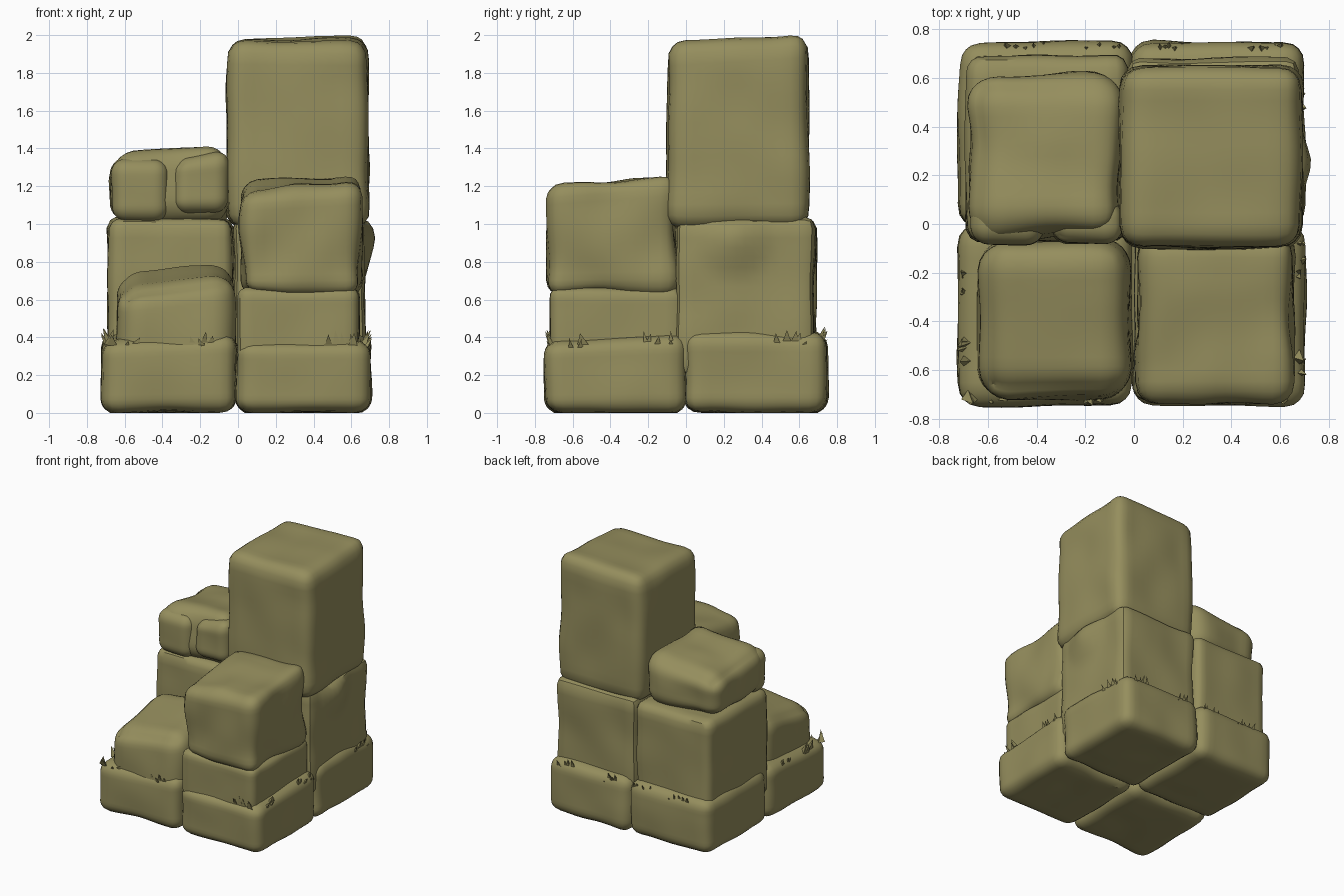
import bpy, bmesh, math, random
from mathutils import Vector, noise

if "Cube" in bpy.data.objects:
    bpy.data.objects.remove(bpy.data.objects["Cube"])

random.seed(4)
stone = bpy.data.materials.new("olive stone")
stone.diffuse_color = (0.30, 0.27, 0.11, 1)
stone.use_nodes = True
stone.node_tree.nodes["Principled BSDF"].inputs["Base Color"].default_value = stone.diffuse_color


def finish(name, bm, angle=35):
    me = bpy.data.meshes.new(name)
    bmesh.ops.recalc_face_normals(bm, faces=bm.faces)
    bm.to_mesh(me)
    bm.free()
    me.materials.append(stone)
    ob = bpy.data.objects.new(name, me)
    bpy.context.collection.objects.link(ob)
    bpy.context.view_layer.objects.active = ob
    ob.select_set(True)
    bpy.ops.object.shade_smooth_by_angle(angle=math.radians(angle))
    ob.select_set(False)


def block(name, lo, hi, r, top=(0, 0, 0, 0), taper=0.0, rough=0.01, bulge=None):
    """Rounded rock; top = height offsets of corners (-x-y, +x-y, -x+y, +x+y)."""
    lo, hi = Vector(lo), Vector(hi)
    bm = bmesh.new()
    bmesh.ops.create_cube(bm, size=1)
    bmesh.ops.subdivide_edges(bm, edges=bm.edges, cuts=15, use_grid_fill=True)
    size, seed = hi - lo, Vector((random.uniform(0, 50), 3, 7))
    for v in bm.verts:
        u = v.co + Vector((.5, .5, .5))
        p = Vector(lo[i] + size[i] * u[i] for i in range(3))
        core = Vector(min(max(p[i], lo[i] + r), hi[i] - r) for i in range(3))
        d = p - core
        p = core + d.normalized() * r
        # tilted top and narrowing upwards
        x, y, t = u.x, u.y, u.z
        p.z += t * ((top[0] * (1 - x) + top[1] * x) * (1 - y) + (top[2] * (1 - x) + top[3] * x) * y)
        mid = (lo + hi) / 2
        k = 1 - taper * t * t
        p.x, p.y = mid.x + (p.x - mid.x) * k, mid.y + (p.y - mid.y) * k
        p += d.normalized() * noise.noise(p * 3.5 + seed) * rough * 1.6
        if bulge:
            c, rad, push = bulge
            p += Vector(push) * max(0, 1 - (p - Vector(c)).length / rad)
        p.z = max(p.z, 0)
        v.co = p
    finish(name, bm)


# flared footing blocks, one per quadrant
block("front_left_base", (-.72, -.745, 0), (-.01, .0, .42), .085, (-.04, 0, 0, 0))
block("front_right_base", (-.01, -.745, 0), (.70, .0, .42), .085, (-.04, -.04, 0, 0))
block("back_left_base", (-.72, -.01, 0), (-.01, .745, .43), .085)
block("back_right_base", (-.01, -.01, 0), (.70, .745, .43), .085)

# front left: one rounded boulder sloping down to the outer corner
block("front_left_block", (-.645, -.72, .2), (-.01, -.06, .79), .13, (-.15, -.06, -.03, .02), .05)

# front right: two stacked blocks
block("front_right_middle", (.0, -.72, .2), (.64, -.02, .66), .05)
block("front_right_top", (.02, -.735, .63), (.65, -.05, 1.22), .08, (-.05, -.01, .01, .05), .01, .022)

# back left: tall block with a domed cap, two lumps on its front
block("back_left_middle", (-.685, -.07, .2), (-.03, .69, 1.03), .06)
block("back_left_cap", (-.68, -.055, 1.0), (-.04, .61, 1.41), .13, (-.03, .03, -.09, -.01), .03, .02)
block("cap_lump_left", (-.67, -.08, 1.02), (-.37, .10, 1.34), .075)
block("cap_lump_right", (-.34, -.08, 1.06), (-.05, .10, 1.36), .075, (-.02, .02, 0, .02))

# back right: tall column
block("back_right_middle", (-.02, -.05, .2), (.67, .675, 1.03), .05,
      bulge=((.68, .25, .93), .22, (.06, 0, 0)))
block("back_right_column", (-.06, -.10, .98), (.69, .65, 1.98), .09, (-.01, -.02, 0, .03), .02)


# splintered shards along the seam above the footing
def shard(bm, at, out, length):
    side = Vector((-out.y, out.x, 0)) * random.uniform(.012, .03)
    tip = at + out * random.uniform(.005, .03) + Vector((0, 0, length)) + side * random.uniform(-1, 1)
    vs = [bm.verts.new(c) for c in (at - side, at + side, at - out * .04, tip)]
    for a, b, c in ((0, 1, 3), (1, 2, 3), (2, 0, 3), (0, 2, 1)):
        bm.faces.new((vs[a], vs[b], vs[c]))


bm = bmesh.new()
clusters = [((-.70, -.55), (-1, 0)), ((-.70, -.25), (-1, 0)), ((.68, -.15), (1, 0)), ((.68, -.55), (1, 0)),
            ((.68, .55), (1, 0)), ((-.62, -.72), (0, -1)), ((-.2, -.72), (0, -1)), ((.55, -.72), (0, -1)),
            ((-.13, .72), (0, 1)), ((.18, .72), (0, 1)), ((.55, .72), (0, 1)), ((-.45, .72), (0, 1))]
for (x, y), n in clusters:
    out = Vector((*n, 0))
    for i in range(5):
        s = random.uniform(-.08, .08)
        at = Vector((x - out.y * s, y + out.x * s, random.uniform(.33, .37)))
        shard(bm, at, out, random.uniform(.04, .09))
finish("seam_shards", bm, 10)
